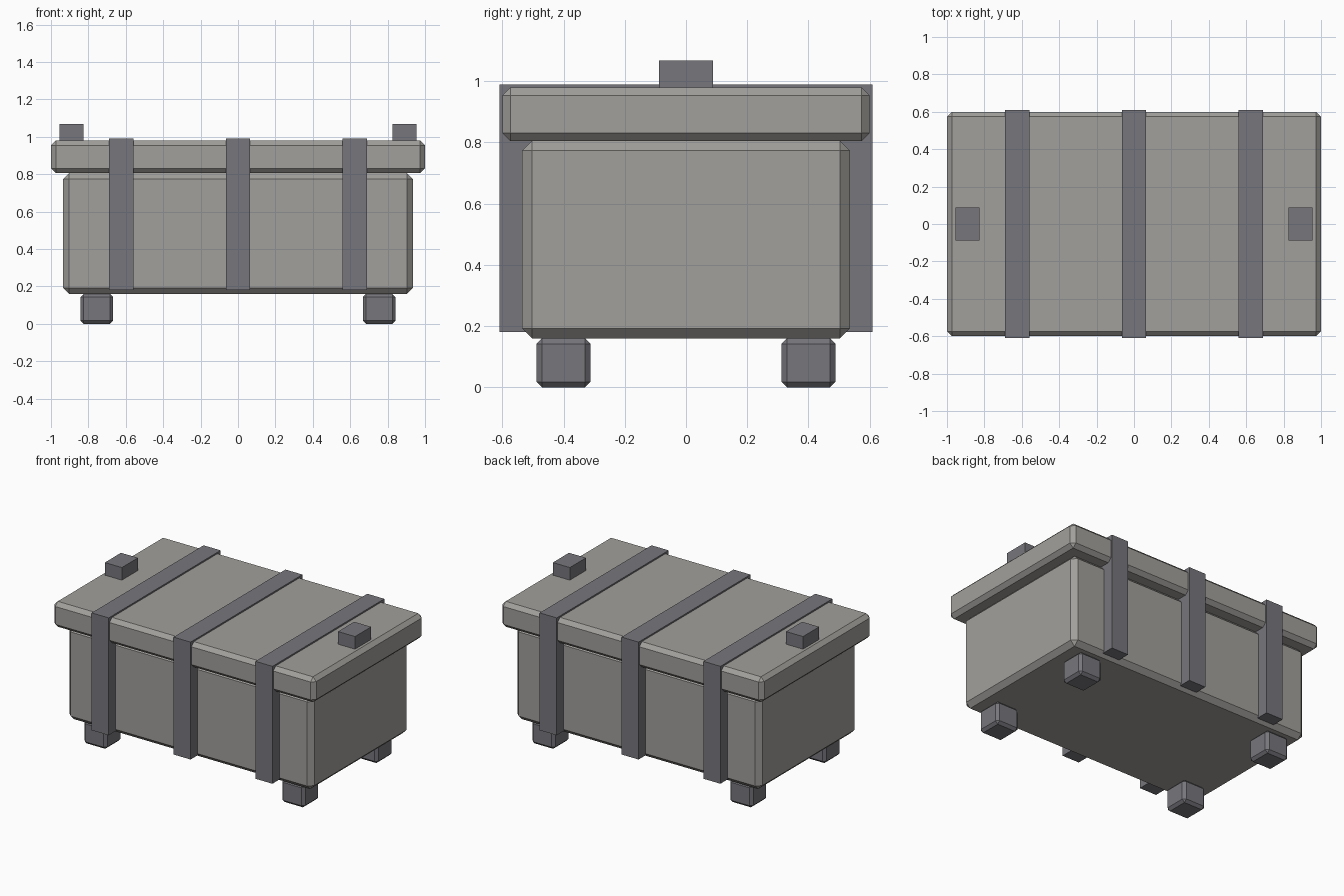
import bpy

cube = bpy.data.objects.get("Cube")
if cube:
    bpy.data.objects.remove(cube, do_unlink=True)


def make_material(name, rgb):
    mat = bpy.data.materials.new(name)
    mat.use_nodes = True
    color = (*rgb, 1.0)
    mat.diffuse_color = color
    mat.node_tree.nodes["Principled BSDF"].inputs["Base Color"].default_value = color
    return mat


stone = make_material("warm grey", (0.36, 0.35, 0.33))
iron = make_material("dark grey", (0.185, 0.18, 0.2))


def box(name, x, y, size, bottom, top, mat, bevel=0.0):
    """Box from its centre, footprint and height range, with chamfered edges."""
    bpy.ops.mesh.primitive_cube_add(size=1, location=(x, y, (bottom + top) / 2))
    obj = bpy.context.object
    obj.name = name
    obj.scale = (size[0], size[1], top - bottom)
    bpy.ops.object.transform_apply(location=False, rotation=False, scale=True)
    obj.data.materials.append(mat)
    if bevel:
        mod = obj.modifiers.new("chamfer", 'BEVEL')
        mod.width = bevel
        mod.segments = 1
    return obj


# Chest body and overhanging lid
box("body", 0, 0, (1.87, 1.07), 0.16, 0.805, stone, 0.032)
box("lid", 0, 0, (2.0, 1.2), 0.805, 0.98, stone, 0.026)

# Straps wrapped around the chest
for side, x in (("right", -0.625), ("middle", 0), ("left", 0.625)):
    box(side + "_strap", x, 0, (0.13, 1.22), 0.18, 0.99, iron)

# Lid lugs and feet, repeated on both sides
for side, sx in (("right", -1), ("left", 1)):
    box(side + "_lug", sx * 0.89, 0, (0.13, 0.176), 0.96, 1.067, iron)
    for end, sy in (("front", -1), ("back", 1)):
        box(f"{end}_{side}_foot", sx * 0.755, sy * 0.4, (0.176, 0.176), 0, 0.16, iron, 0.018)
